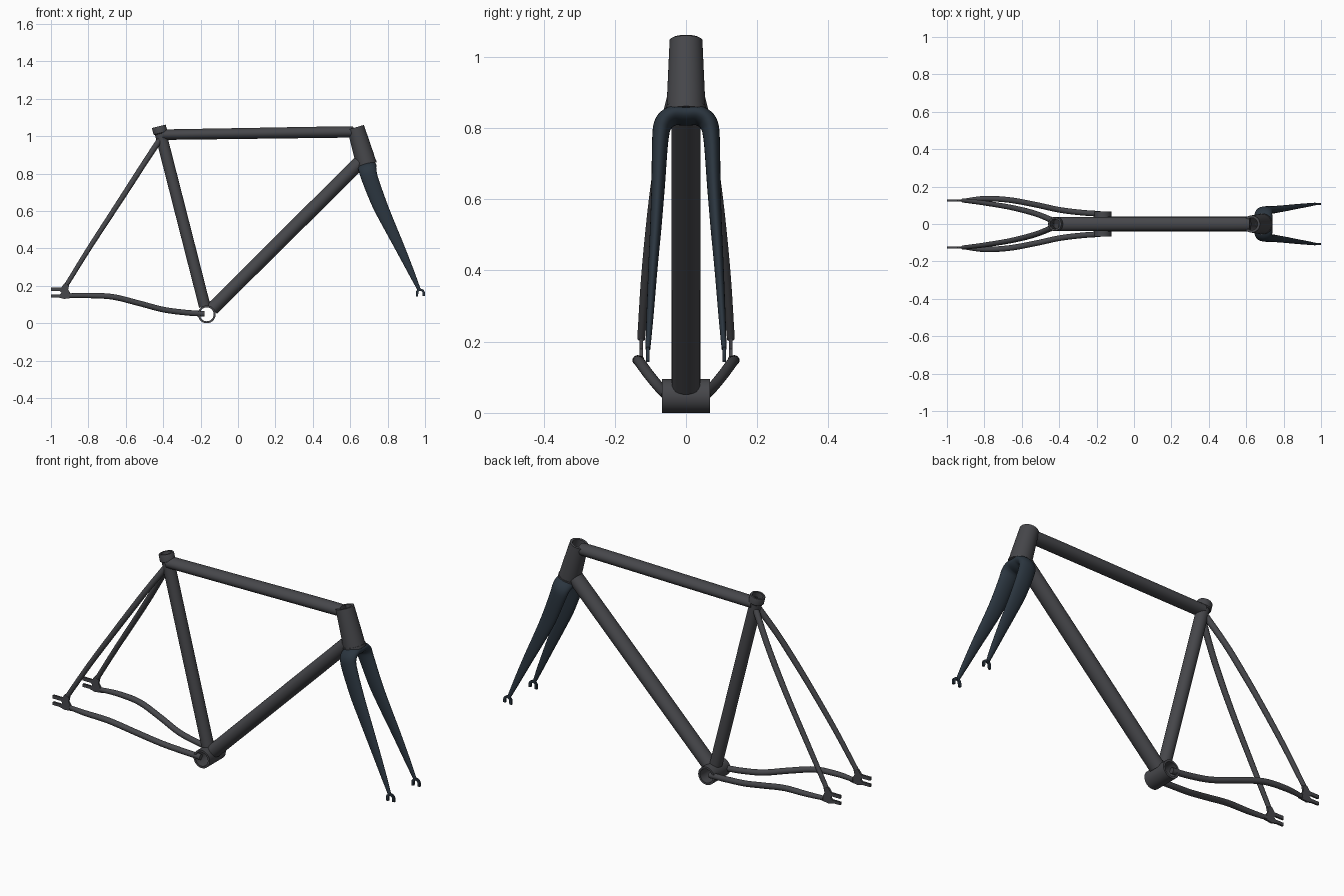
import bpy, bmesh, math
from mathutils import Vector

if "Cube" in bpy.data.objects:
    bpy.data.objects.remove(bpy.data.objects["Cube"])


def material(name, rgb):
    m = bpy.data.materials.new(name)
    m.diffuse_color = (*rgb, 1)
    m.use_nodes = True
    m.node_tree.nodes["Principled BSDF"].inputs["Base Color"].default_value = m.diffuse_color
    return m


FRAME = material("dark_grey", (0.062, 0.063, 0.070))
FORK = material("dark_blue", (0.024, 0.036, 0.050))


def finish(name, bm, mat, mirror=False):
    bmesh.ops.recalc_face_normals(bm, faces=bm.faces)
    me = bpy.data.meshes.new(name)
    bm.to_mesh(me)
    bm.free()
    for p in me.polygons:
        p.use_smooth = True
    me.set_sharp_from_angle(angle=math.radians(35))
    me.materials.append(mat)
    ob = bpy.data.objects.new(name, me)
    bpy.context.collection.objects.link(ob)
    if mirror:
        mod = ob.modifiers.new("mirror", 'MIRROR')
        mod.use_axis = (False, True, False)
        mod.merge_threshold = 0.0005
    return ob


def loft(bm, rings, closed=False):
    pairs = list(zip(rings, rings[1:]))
    if closed:
        pairs.append((rings[-1], rings[0]))
    for a, b in pairs:
        n = len(a)
        for i in range(n):
            bm.faces.new((a[i], a[(i + 1) % n], b[(i + 1) % n], b[i]))


def sweep(name, pts, ref, mat, mirror=False, cap_start=True, steps=6, sides=24):
    """Smooth tube through (x, y, z, radius along ref, other radius) points."""
    P = [Vector(p) for p in pts]
    P = [2 * P[0] - P[1]] + P + [2 * P[-1] - P[-2]]
    samples = []
    for k in range(1, len(P) - 2):
        p0, p1, p2, p3 = P[k - 1:k + 3]
        m1, m2 = (p2 - p0) / 2, (p3 - p1) / 2
        last = k == len(P) - 3
        for s in range(steps + (1 if last else 0)):
            t = s / steps
            pos = ((2*t**3 - 3*t**2 + 1) * p1 + (t**3 - 2*t**2 + t) * m1
                   + (3*t**2 - 2*t**3) * p2 + (t**3 - t**2) * m2)
            tan = ((6*t*t - 6*t) * p1 + (3*t*t - 4*t + 1) * m1
                   + (6*t - 6*t*t) * p2 + (3*t*t - 2*t) * m2)
            samples.append((pos, Vector(tan[:3]).normalized()))
    bm, rings = bmesh.new(), []
    ref = Vector(ref)
    for pos, tan in samples:
        a = (ref - tan * ref.dot(tan)).normalized()
        b = tan.cross(a)
        c = Vector(pos[:3])
        rings.append([bm.verts.new(c + a * pos[3] * math.cos(w) + b * pos[4] * math.sin(w))
                      for w in (2 * math.pi * i / sides for i in range(sides))])
    loft(bm, rings)
    if cap_start:
        bm.faces.new(rings[0])
    bm.faces.new(rings[-1])
    return finish(name, bm, mat, mirror)


def lathe(name, start, end, profile, mat, sides=40):
    """Closed (radius, fraction along axis) profile spun round the start-end axis."""
    s, e = Vector(start), Vector(end)
    axis = (e - s).normalized()
    a = axis.orthogonal().normalized()
    b = axis.cross(a)
    bm = bmesh.new()
    rings = [[bm.verts.new(s.lerp(e, f) + r * (a * math.cos(w) + b * math.sin(w)))
              for w in (2 * math.pi * i / sides for i in range(sides))] for r, f in profile]
    loft(bm, rings, closed=True)
    return finish(name, bm, mat)


def plate(name, outline, y, thick, mat):
    """Flat xz outline given thickness along y, mirrored to the other side."""
    bm = bmesh.new()
    f = bm.faces.new([bm.verts.new((x, y - thick / 2, z)) for x, z in outline])
    ext = bmesh.ops.extrude_face_region(bm, geom=[f])
    bmesh.ops.translate(bm, vec=(0, thick, 0),
                        verts=[v for v in ext["geom"] if isinstance(v, bmesh.types.BMVert)])
    return finish(name, bm, mat, True)


Y = (0, 1, 0)
BB = (-0.167, 0, 0.0475)
SEAT_TOP = (-0.423, 0, 1.051)

# Open bottom bracket shell
lathe("bottom_bracket_shell", (BB[0], -0.068, BB[2]), (BB[0], 0.068, BB[2]),
      [(0.0475, 0), (0.0475, 1), (0.037, 1), (0.037, 0)], FRAME)

# Seat tube with an open top and a clamp collar
lathe("seat_tube", Vector(BB).lerp(Vector(SEAT_TOP), 0.042), SEAT_TOP,
      [(0.031, 0), (0.031, 1), (0.026, 1), (0.026, 0)], FRAME)
lathe("seat_collar", Vector(BB).lerp(Vector(SEAT_TOP), 0.963), Vector(BB).lerp(Vector(SEAT_TOP), 1.002),
      [(0.034, 0), (0.038, 0.1), (0.038, 0.9), (0.036, 1), (0.027, 1), (0.027, 0)], FRAME)

# Top tube and down tube, slightly oval
sweep("top_tube", [(-0.405, 0, 1.008, .037, .028), (0.0, 0, 1.014, .037, .029),
                   (0.56, 0, 1.022, .037, .030), (0.61, 0, 1.018, .034, .025)], Y, FRAME)
sweep("down_tube", [(-0.138, 0, 0.077, .040, .036), (0.25, 0, 0.462, .041, .037),
                    (0.65, 0, 0.859, .041, .037)], Y, FRAME)

# Tapered open head tube with lower bearing ring
lathe("head_tube", (0.685, 0, 0.857), (0.629, 0, 1.047),
      [(0.054, 0), (0.053, 0.2), (0.046, 1), (0.033, 1), (0.033, 0)], FRAME)
lathe("lower_headset_ring", (0.688, 0, 0.846), (0.684, 0, 0.860),
      [(0.056, 0), (0.056, 1), (0.02, 1), (0.02, 0)], FRAME)

# Chain stays and seat stays
sweep("chain_stays", [(-0.90, .127, .148, .010, .012), (-0.80, .136, .148, .014, .014),
                      (-0.67, .129, .141, .015, .015), (-0.53, .104, .107, .015, .015),
                      (-0.40, .076, .073, .015, .015), (-0.28, .061, .057, .015, .015),
                      (-0.18, .054, .050, .015, .015)], Y, FRAME, True, sides=20)
sweep("seat_stays", [(-0.415, .010, .985, .016, .016), (-0.50, .046, .857, .015, .015),
                     (-0.57, .068, .748, .015, .015), (-0.67, .091, .594, .014, .014),
                     (-0.80, .112, .394, .013, .013), (-0.915, .126, .208, .011, .012)],
      Y, FRAME, True, sides=20)

# Slotted rear dropouts
plate("rear_dropouts", [(-1, .190), (-.945, .190), (-.93, .212), (-.90, .216), (-.908, .180),
                        (-.882, .136), (-.93, .130), (-.96, .138), (-1, .138), (-1, .154),
                        (-.952, .154), (-.944, .163), (-.952, .172), (-1, .172)],
      0.126, 0.010, FRAME)

# Fork: crown and blades swept from the centre outwards
sweep("fork", [(0.691, 0, .835, .050, .026), (0.691, .035, .835, .050, .026),
               (0.694, .062, .815, .047, .026), (0.706, .072, .770, .044, .023),
               (0.755, .078, .640, .040, .019), (0.810, .085, .520, .033, .016),
               (0.865, .093, .405, .026, .013), (0.925, .101, .275, .017, .010),
               (0.968, .107, .180, .009, .007)],
      (1, 0, 0.28), FORK, True, cap_start=False)

# Hooked fork tips: an arch with two prongs
cx, cz = 0.975, 0.163
arc = [math.pi * i / 10 for i in range(11)]
hook = [(cx + .024 * math.cos(w), cz + .022 * math.sin(w)) for w in arc]
hook += [(cx - .024, .143), (cx - .012, .143)]
hook += [(cx - .011 * math.cos(w), cz + .010 * math.sin(w)) for w in arc]
hook += [(cx + .012, .146), (cx + .024, .146)]
plate("fork_tips", hook, 0.107, 0.010, FORK)
